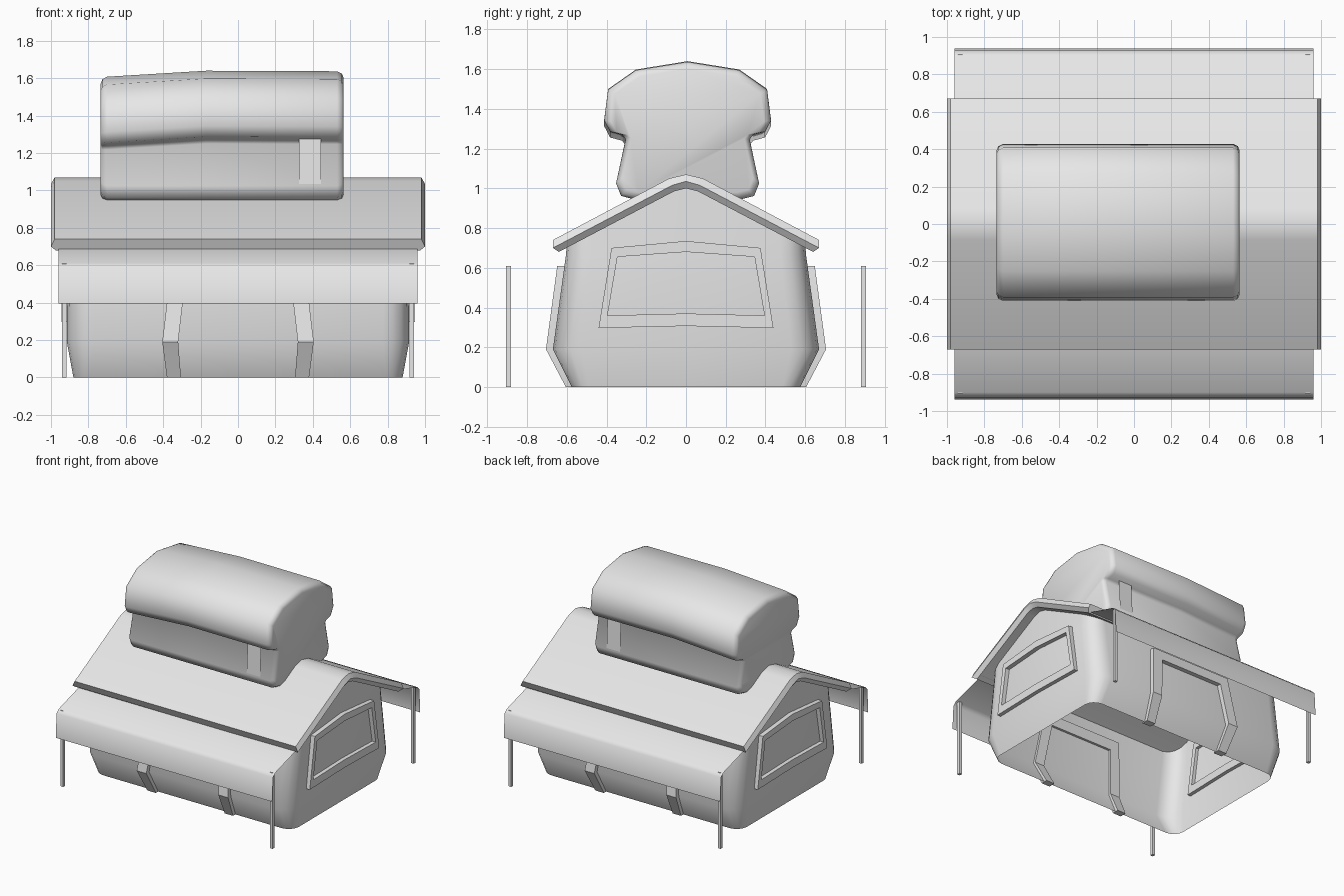
import bpy, bmesh, math

if "Cube" in bpy.data.objects:
    bpy.data.objects.remove(bpy.data.objects["Cube"])

grey = bpy.data.materials.new("stone_grey")
grey.diffuse_color = (0.8, 0.8, 0.8, 1)
grey.use_nodes = True
grey.node_tree.nodes["Principled BSDF"].inputs["Base Color"].default_value = grey.diffuse_color


def make(name, verts, faces, angle=35):
    """Mesh object with outward normals and angle-based smooth shading."""
    bm = bmesh.new()
    vs = [bm.verts.new(v) for v in verts]
    for f in faces:
        bm.faces.new([vs[i] for i in f])
    bmesh.ops.recalc_face_normals(bm, faces=bm.faces)
    if sum(f.normal.dot(f.calc_center_median()) * f.calc_area() for f in bm.faces) < 0:
        bmesh.ops.reverse_faces(bm, faces=bm.faces)
    me = bpy.data.meshes.new(name)
    bm.to_mesh(me)
    bm.free()
    me.materials.append(grey)
    ob = bpy.data.objects.new(name, me)
    bpy.context.collection.objects.link(ob)
    bpy.ops.object.select_all(action='DESELECT')
    ob.select_set(True)
    bpy.context.view_layer.objects.active = ob
    if angle:
        bpy.ops.object.shade_smooth_by_angle(angle=math.radians(angle))
    return ob


def loft(name, rings, closed=True, caps=False, angle=35):
    """Skin a list of rings that all have the same point count."""
    n = len(rings[0])
    verts = [p for r in rings for p in r]
    faces = []
    for k in range(len(rings) - 1):
        for i in range(n if closed else n - 1):
            j = (i + 1) % n
            faces.append((k * n + i, k * n + j, (k + 1) * n + j, (k + 1) * n + i))
    if caps:
        faces += [tuple(range(n)), tuple(range(len(verts) - n, len(verts)))]
    return make(name, verts, faces, angle)


def mirrored(half):
    """Complete a half profile (ending at the axis) across the first coordinate."""
    return half + [(-a, b) for a, b in reversed(half) if abs(a) > 1e-6]


# Body shell: rounded rectangle rings, open below, top following the roof pitch
def body_ring(hx, hy, r, z):
    pts = []
    for sx, sy, start in ((1, 1, 0), (-1, 1, 90), (-1, -1, 180), (1, -1, 270)):
        if sy * sx > 0:                      # ridge point in the middle of each end
            pts.append((sx * hx, 0))
        for k in range(5):
            a = math.radians(start + k * 22.5)
            pts.append((sx * (hx - r) + r * math.cos(a), sy * (hy - r) + r * math.sin(a)))
    return [(x, y, z(y) if callable(z) else z) for x, y in pts]


def under_roof(y):
    return 0.695 + (0.64 - abs(y)) * 0.52


loft("body", [body_ring(0.88, 0.575, 0.09, 0),
              body_ring(0.915, 0.67, 0.14, 0.19),
              body_ring(0.91, 0.605, 0.13, 0.66),
              body_ring(0.905, 0.60, 0.13, under_roof)], angle=50)

# Gabled roof slab with chamfered ends
top = mirrored([(0.67, 0.74), (0.085, 1.05), (0, 1.07)])
mid = mirrored([(0.67, 0.70), (0.07, 1.015), (0, 1.035)])
low = mirrored([(0.64, 0.68), (0.06, 0.985), (0, 1.0)])
loft("roof", [[(x, y, z) for y, z in prof] for x, prof in
              ((-0.98, top), (-1.0, mid), (-0.975, low), (0.975, low), (1.0, mid), (0.98, top),
               (-0.98, top))], closed=False)
roof = bpy.data.objects["roof"]
bm = bmesh.new()
bm.from_mesh(roof.data)
bmesh.ops.remove_doubles(bm, verts=bm.verts, dist=1e-5)
bmesh.ops.holes_fill(bm, edges=[e for e in bm.edges if e.is_boundary], sides=0)
bmesh.ops.recalc_face_normals(bm, faces=bm.faces)
bm.to_mesh(roof.data)
bm.free()
bpy.ops.object.shade_smooth_by_angle(angle=math.radians(35))

# Cloth awnings on both long sides
cloth = [(0.60, 0.70), (0.90, 0.612), (0.927, 0.585), (0.938, 0.395)]
for s, side in ((-1, "front"), (1, "back")):
    loft(side + "_awning", [[(x, s * y, z) for y, z in cloth] for x in (-0.96, 0.96)],
         closed=False, angle=60)

# Awning posts
for sx, a in ((-1, "left"), (1, "right")):
    for sy, b in ((-1, "front"), (1, "back")):
        cx, cy, h = sx * 0.929, sy * 0.893, 0.0125
        loft(f"{b}_{a}_post", [[(cx - h, cy - h, z), (cx + h, cy - h, z),
                                (cx + h, cy + h, z), (cx - h, cy + h, z)] for z in (0, 0.61)],
             caps=True, angle=0)


# Flat trim frames: cross-section of outer/inner edge at two depths, swept round the opening
def frame(name, outer, inner, place, closed):
    rings = [[place(*o, 0), place(*o, 1), place(*i, 1), place(*i, 0)]
             for o, i in zip(outer, inner)]
    if closed:
        n = len(rings)
        verts = [p for r in rings for p in r]
        faces = [(k * 4 + i, k * 4 + (i + 1) % 4, (k + 1) % n * 4 + (i + 1) % 4, (k + 1) % n * 4 + i)
                 for k in range(n) for i in range(4)]
        return make(name, verts, faces, 20)
    return loft(name, rings, caps=True, angle=20)


def door_depth(z):
    return 0.605 + 0.1 * z / 0.19 if z < 0.19 else 0.705 - 0.057 * (z - 0.19) / 0.42


door_out = [(0.38, 0), (0.405, 0.19), (0.355, 0.61)]
door_in = [(0.305, 0), (0.32, 0.19), (0.28, 0.53)]
door_out, door_in = [h + [(-x, z) for x, z in reversed(h)] for h in (door_out, door_in)]
for s, side in ((-1, "front"), (1, "back")):
    frame(side + "_door_frame", door_out, door_in,
          lambda x, z, d: (x, s * (door_depth(z) - 0.055 * (1 - d)), z), False)

win_out = mirrored([(0.44, 0.297), (0.375, 0.70), (0, 0.735)]) + [(0, 0.307)]
win_in = mirrored([(0.395, 0.36), (0.345, 0.655), (0, 0.68)]) + [(0, 0.37)]
for s, side in ((-1, "left"), (1, "right")):
    frame(side + "_window_frame", win_out, win_in,
          lambda y, z, d: (s * (0.885 + 0.06 * d), y, z), True)

# Rooftop loaf: mushroom-shaped slice profile, soft ends, crown dipping to the left
loaf = mirrored([(0.27, 0.945), (0.335, 0.962), (0.36, 1.025), (0.312, 1.25), (0.33, 1.272),
                 (0.39, 1.288), (0.42, 1.345), (0.40, 1.50), (0.26, 1.598), (0, 1.64)])
rings = []
for x, inset, dip in ((-0.735, 0.035, 0.035), (-0.725, 0.012, 0.034), (-0.70, 0, 0.032),
                      (-0.17, 0, 0), (0.53, 0, 0.003), (0.555, 0.012, 0.003), (0.565, 0.035, 0.003)):
    ky, kz = 1 - inset / 0.42, 1 - inset / 0.35
    rings.append([(x, 0.008 + y * ky, 1.29 + (z - 1.29) * kz - (dip if z > 1.2 else 0))
                  for y, z in loaf])
loft("loaf", rings, caps=True, angle=65)

# Thin upright strips under the loaf crown
for s, side in ((-1, "front"), (1, "back")):
    make(side + "_loaf_strip", [(x, 0.008 + s * y, z) for x, y, z in
                                ((0.325, 0.362, 1.035), (0.445, 0.362, 1.035),
                                 (0.445, 0.35, 1.285), (0.325, 0.35, 1.285))], [(0, 1, 2, 3)], 0)
